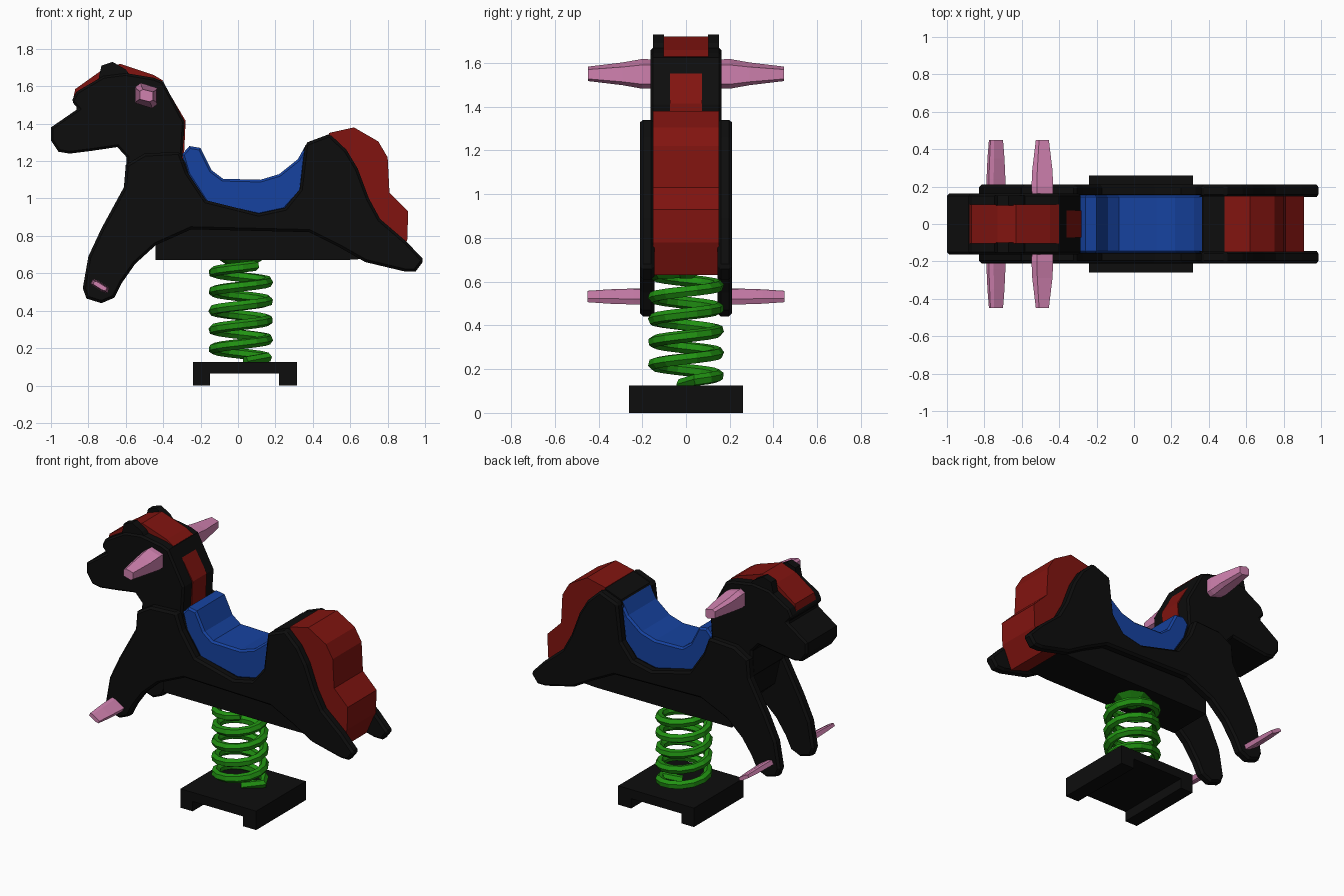
import bpy, bmesh, math
from mathutils import Vector, Matrix

if "Cube" in bpy.data.objects:
    bpy.data.objects.remove(bpy.data.objects["Cube"])


def material(name, rgb):
    m = bpy.data.materials.new(name)
    m.diffuse_color = (*rgb, 1)
    m.use_nodes = True
    m.node_tree.nodes["Principled BSDF"].inputs["Base Color"].default_value = m.diffuse_color
    return m


BLACK = material("black", (0.004, 0.004, 0.004))
RED = material("red", (0.22, 0.007, 0.005))
BLUE = material("blue", (0.008, 0.055, 0.35))
GREEN = material("green", (0.015, 0.29, 0.006))
PINK = material("pink", (0.63, 0.22, 0.43))


def finish(bm, name, mat, bevel=0):
    bmesh.ops.recalc_face_normals(bm, faces=bm.faces)
    me = bpy.data.meshes.new(name)
    bm.to_mesh(me)
    bm.free()
    ob = bpy.data.objects.new(name, me)
    bpy.context.collection.objects.link(ob)
    me.materials.append(mat)
    if bevel:
        b = ob.modifiers.new("bevel", "BEVEL")
        b.width, b.segments, b.limit_method = bevel, 1, "ANGLE"
        b.angle_limit = math.radians(60)
    return ob


def slab(name, profile, y0, y1, mat, bevel=0):
    """Extrude an x-z profile from y0 to y1."""
    bm = bmesh.new()
    face = bm.faces.new([bm.verts.new((x, y0, z)) for x, z in profile])
    ext = bmesh.ops.extrude_face_region(bm, geom=[face])
    moved = [v for v in ext["geom"] if isinstance(v, bmesh.types.BMVert)]
    bmesh.ops.translate(bm, verts=moved, vec=(0, y1 - y0, 0))
    return finish(bm, name, mat, bevel)


def peg(name, cx, cz, side, stations, tilt, mat):
    """Tapered six-sided bar along y; stations are (y, half width, half height)."""
    bm = bmesh.new()
    rot = Matrix.Rotation(tilt, 3, "Y")
    rings = []
    for y, w, h in stations:
        pts = [(-w, -h * .6), (-w, h * .7), (-w * .5, h), (w, h * .6), (w, -h * .7), (w * .5, -h)]
        rings.append([bm.verts.new(rot @ Vector((a, 0, b)) + Vector((cx, side * y, cz))) for a, b in pts])
    for r, s in zip(rings, rings[1:]):
        for i in range(6):
            j = (i + 1) % 6
            bm.faces.new((r[i], r[j], s[j], s[i]))
    bm.faces.new(rings[0])
    bm.faces.new(rings[-1])
    return finish(bm, name, mat)


# base with a channel underneath
slab("base", [(-.24, 0), (-.15, 0), (-.15, .065), (.22, .065), (.22, 0), (.315, 0),
              (.315, .125), (-.24, .125)], -.26, .26, BLACK)

# coil spring with both ends turned inward
cx, R, turns, steps = .015, .147, 4.8, 14
path = [Vector((.04, -.02, .13))]
n = int(turns * steps)
for i in range(n + 1):
    a = 2 * math.pi * i / steps + .3
    path.append(Vector((cx + R * math.cos(a), R * math.sin(a), .15 + .49 * i / n)))
path.append(Vector((cx, 0, .645)))
curve = bpy.data.curves.new("spring", "CURVE")
curve.dimensions = "3D"
curve.bevel_depth, curve.bevel_resolution, curve.use_fill_caps = .028, 1, True
sp = curve.splines.new("POLY")
sp.points.add(len(path) - 1)
for p, c in zip(sp.points, path):
    p.co = (*c, 1)
sp.use_smooth = False
curve.materials.append(GREEN)
bpy.context.collection.objects.link(bpy.data.objects.new("spring", curve))

# small mount where the spring meets the body
bm = bmesh.new()
bmesh.ops.create_cone(bm, cap_ends=True, segments=8, radius1=.03, radius2=.12, depth=.06,
                      matrix=Matrix.Translation((cx, 0, .645)))
finish(bm, "spring_mount", GREEN)

# body core between the side panels
slab("body_core", [(-.6, 1.1), (-.3, 1.22), (-.16, 1.0), (.1, .94), (.27, .98), (.355, 1.27),
                   (.37, 1.3), (.49, 1.345), (.6, 1.2), (.7, .9), (.72, .68), (.56, .67),
                   (-.44, .67), (-.44, .78), (-.55, .88)], -.15, .15, BLACK)

# side panels, each with a front and a hind leg
panel = [(-.6, 1.18), (-.5, 1.24), (-.31, 1.25), (-.27, 1.14), (-.17, .99), (.11, .92), (.25, .95),
         (.33, 1.05), (.36, 1.295), (.49, 1.345), (.58, 1.26), (.64, 1.16), (.70, 1.0), (.76, .89),
         (.90, .77), (.995, .67), (.95, .61), (.89, .61), (.68, .66), (.54, .74), (.38, .82),
         (-.25, .835), (-.44, .75), (-.55, .65), (-.62, .55), (-.66, .47), (-.73, .44),
         (-.81, .465), (-.83, .52), (-.80, .69), (-.73, .84), (-.61, 1.06)]
for side, tag in ((-1, "right"), (1, "left")):
    slab("side_panel_" + tag, panel, side * .145, side * .21, BLACK, .014)

# head and neck
slab("head", [(-1, 1.38), (-1, 1.31), (-.96, 1.25), (-.9, 1.24), (-.78, 1.255), (-.645, 1.275),
              (-.595, 1.22), (-.605, 1.06), (-.5, .95), (-.32, 1.0), (-.295, 1.26), (-.285, 1.41),
              (-.4, 1.625), (-.45, 1.645), (-.6, 1.67), (-.72, 1.655), (-.865, 1.57), (-.89, 1.52),
              (-.855, 1.48)], -.163, .163, BLACK, .012)

# mane: wide on the forehead, narrow on the neck
slab("forelock", [(-.88, 1.54), (-.87, 1.585), (-.73, 1.685), (-.63, 1.72), (-.45, 1.66),
                  (-.4, 1.63), (-.5, 1.5)], -.103, .103, RED)
slab("neck_mane", [(-.41, 1.635), (-.28, 1.415), (-.29, 1.2), (-.4, 1.2), (-.5, 1.5)], -.073, .073, RED)

# tail and rump between the hind legs
slab("tail", [(.485, 1.35), (.62, 1.38), (.75, 1.305), (.80, 1.22), (.81, 1.03), (.91, .93),
              (.905, .78), (.84, .63), (.71, .67), (.66, .95), (.56, 1.2)], -.151, .151, RED)

# seat
slab("seat", [(-.3, 1.235), (-.26, 1.28), (-.2, 1.27), (-.14, 1.15), (-.08, 1.105), (.12, 1.1),
              (.22, 1.13), (.32, 1.21), (.37, 1.3), (.34, 1.04), (.25, .94), (.11, .91),
              (-.17, .975), (-.27, 1.13)], -.156, .156, BLUE, .012)

# ears, hand grips and foot pegs on both sides
for side, tag in ((-1, "right"), (1, "left")):
    slab("ear_" + tag, [(-.75, 1.62), (-.73, 1.71), (-.67, 1.73), (-.6, 1.69), (-.55, 1.62)],
         side * .1, side * .152, BLACK)
    peg("hand_grip_" + tag, -.49, 1.55, side,
        [(.14, .055, .065), (.2, .058, .068), (.29, .054, .052), (.448, .035, .033)], 0, PINK)
    peg("foot_peg_" + tag, -.738, .532, side,
        [(.18, .05, .022), (.24, .05, .022), (.35, .045, .02), (.45, .038, .014)], math.radians(27), PINK)
